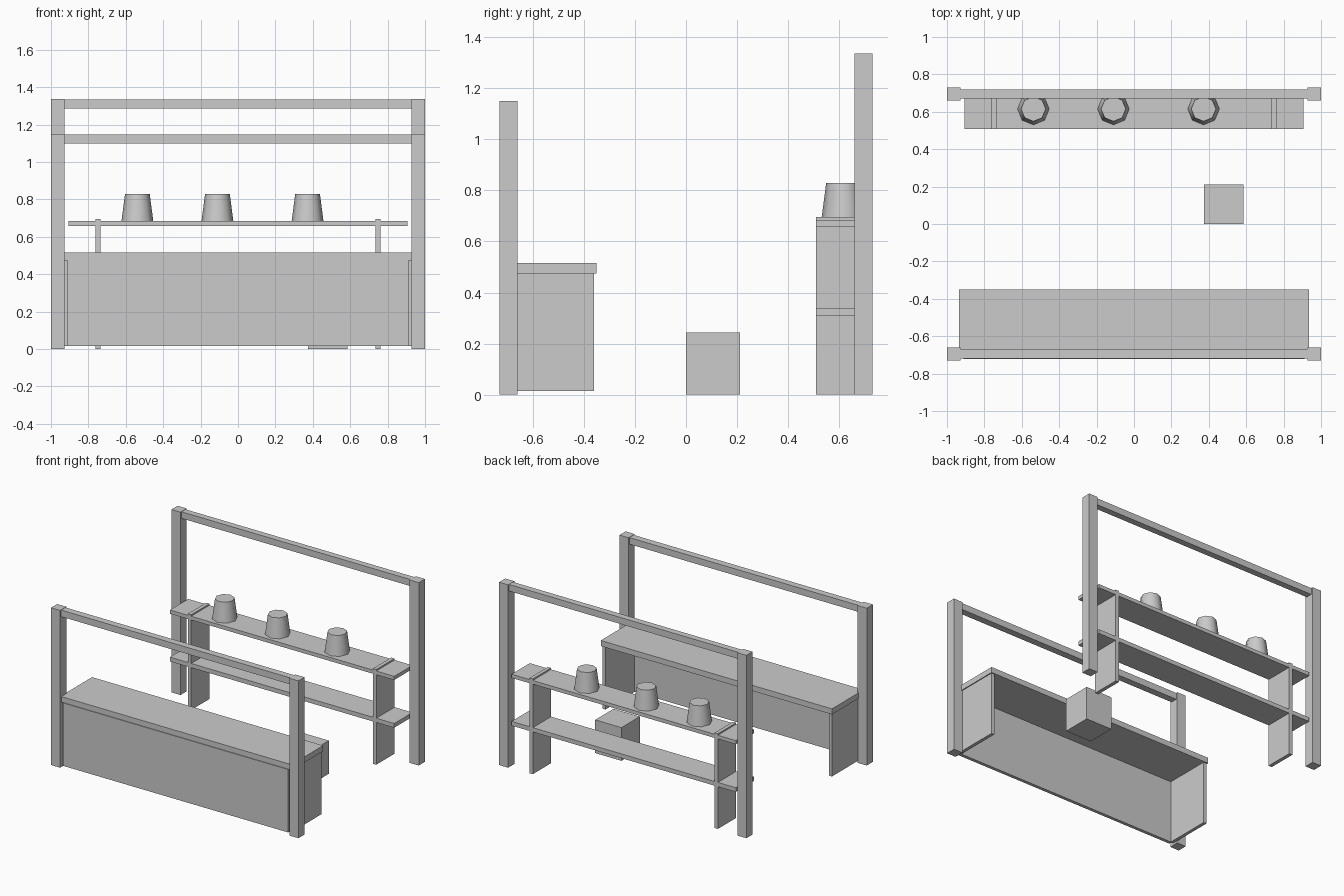
import bpy
from math import radians

if "Cube" in bpy.data.objects:
    bpy.data.objects.remove(bpy.data.objects["Cube"])


def box(name, x, y, z):
    """Box from (min, max) ranges on each axis."""
    bpy.ops.mesh.primitive_cube_add(size=1, location=[sum(r) / 2 for r in (x, y, z)])
    ob = bpy.context.object
    ob.name = name
    ob.scale = [r[1] - r[0] for r in (x, y, z)]
    bpy.ops.object.transform_apply(location=False, rotation=False, scale=True)
    return ob


def pair(name, x, y, z):
    """The same box on the right and mirrored on the left."""
    box(name + "_right", x, y, z)
    box(name + "_left", (-x[1], -x[0]), y, z)


# Front and back frames: two posts and a top beam each
pair("front_post", (0.927, 1.0), (-0.731, -0.66), (0, 1.15))
box("front_beam", (-0.93, 0.93), (-0.719, -0.669), (1.10, 1.148))
pair("back_post", (0.927, 1.0), (0.66, 0.731), (0, 1.337))
box("back_beam", (-0.93, 0.93), (0.672, 0.719), (1.287, 1.335))

# Counter: top slab, front panel and two side panels, open at the back
box("counter_top", (-0.935, 0.935), (-0.717, -0.351), (0.474, 0.515))
box("counter_front_panel", (-0.911, 0.911), (-0.722, -0.698), (0.015, 0.475))
pair("counter_side_panel", (0.904, 0.928), (-0.7, -0.36), (0.015, 0.475))

# Shelf unit: two uprights and two shelves
pair("shelf_upright", (0.735, 0.762), (0.509, 0.72), (0, 0.696))
for name, z in (("upper_shelf", (0.658, 0.685)), ("lower_shelf", (0.309, 0.34))):
    box(name, (-0.907, 0.907), (0.509, 0.72), z)

# Eight-sided tapered pots on the upper shelf
for i, x in enumerate((-0.538, -0.11, 0.372)):
    bpy.ops.mesh.primitive_cone_add(vertices=8, radius1=0.085, radius2=0.066,
                                    depth=0.145, location=(x, 0.615, 0.757))
    bpy.context.object.name = f"pot_{i + 1}"
    bpy.ops.object.shade_smooth_by_angle(angle=radians(60))

# Stool block
box("stool", (0.374, 0.586), (0.0, 0.212), (0, 0.243))
